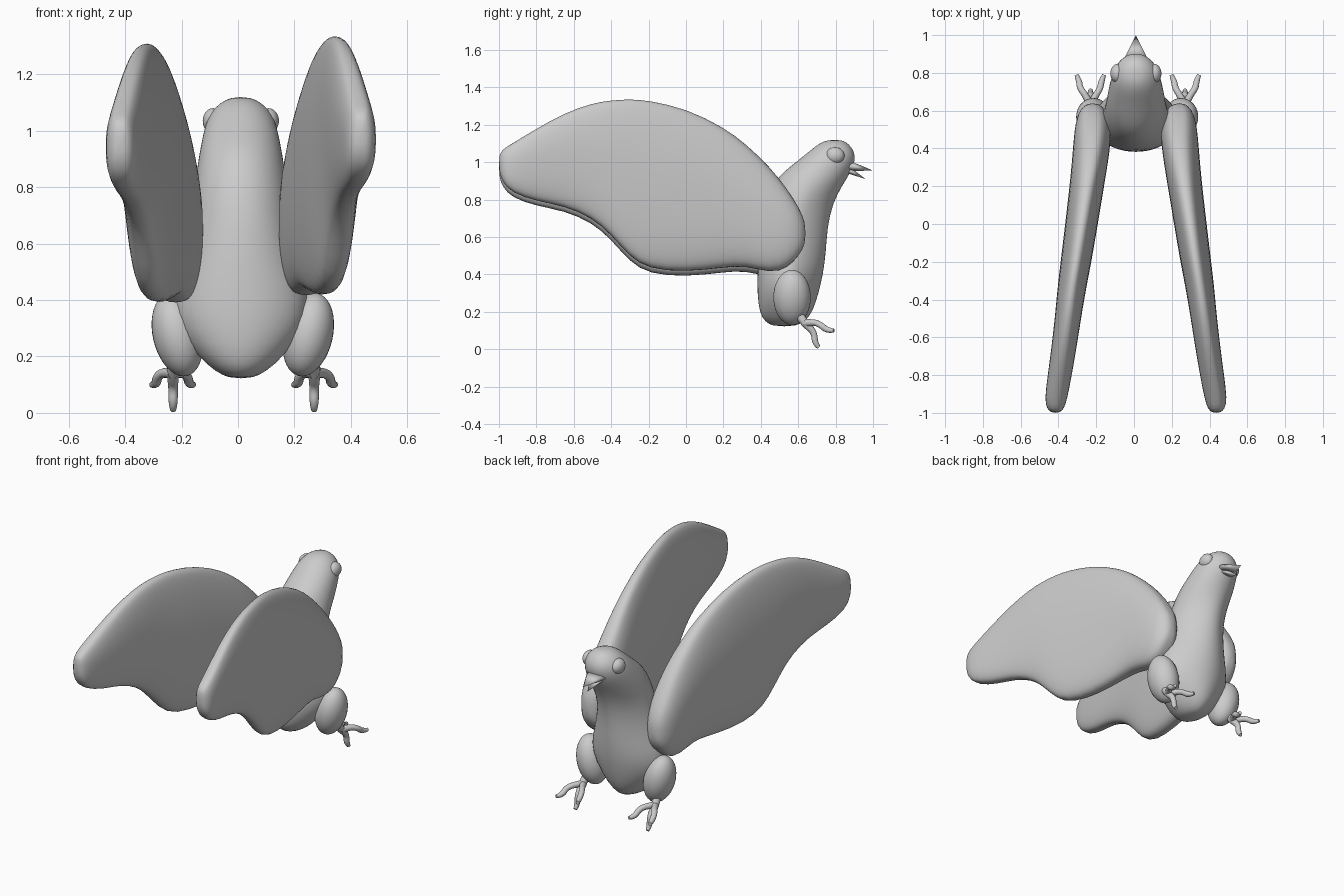
import bpy, bmesh
from math import cos, sin, tau
from mathutils import Vector, Matrix

if "Cube" in bpy.data.objects:
    bpy.data.objects.remove(bpy.data.objects["Cube"])

CX = 0.01  # mirror plane of the bird


def finish(bm, name):
    bmesh.ops.recalc_face_normals(bm, faces=bm.faces[:])
    for f in bm.faces:
        f.smooth = True
    me = bpy.data.meshes.new(name)
    bm.to_mesh(me)
    bm.free()
    ob = bpy.data.objects.new(name, me)
    bpy.context.collection.objects.link(ob)
    return ob


def loft(rings, name):
    """Skin a list of point rings and close both ends."""
    bm = bmesh.new()
    vs = [[bm.verts.new(p) for p in r] for r in rings]
    n = len(vs[0])
    for a, b in zip(vs, vs[1:]):
        for i in range(n):
            bm.faces.new((a[i], a[(i + 1) % n], b[(i + 1) % n], b[i]))
    bm.faces.new(vs[0])
    bm.faces.new(vs[-1])
    ob = finish(bm, name)
    m = ob.modifiers.new("smooth", 'SUBSURF')
    m.levels = m.render_levels = 1
    return ob


def spow(v, e):
    return (abs(v) ** e) * (1 if v >= 0 else -1)


def ellipsoid(name, loc, rad, tilt=0.0):
    bm = bmesh.new()
    bmesh.ops.create_uvsphere(bm, u_segments=32, v_segments=20, radius=1)
    mat = Matrix.Translation(loc) @ Matrix.Rotation(tilt, 4, 'Y') @ Matrix.Diagonal((*rad, 1))
    bmesh.ops.transform(bm, matrix=mat, verts=bm.verts[:])
    return finish(bm, name)


def tube(name, paths, s):
    """Rounded tapering tubes; every path point is (x, y, z, radius factor)."""
    cu = bpy.data.curves.new(name, 'CURVE')
    cu.dimensions = '3D'
    cu.bevel_depth = 0.021
    cu.bevel_resolution = 4
    cu.use_fill_caps = True
    for path in paths:
        sp = cu.splines.new('NURBS')
        sp.points.add(len(path) - 1)
        for p, (x, y, z, r) in zip(sp.points, path):
            p.co = (0.02 + s * x, y, z, 1)
            p.radius = r
        sp.order_u = 3
        sp.use_endpoint_u = True
    ob = bpy.data.objects.new(name, cu)
    bpy.context.collection.objects.link(ob)
    return ob


# Body and head: z, back y, front y, half width (narrower towards the chest)
sections = [(0.122, 0.47, 0.58, 0.04), (0.145, 0.42, 0.635, 0.09), (0.20, 0.39, 0.68, 0.155),
            (0.30, 0.38, 0.71, 0.23), (0.40, 0.38, 0.735, 0.25), (0.52, 0.385, 0.75, 0.21),
            (0.65, 0.395, 0.757, 0.18), (0.78, 0.42, 0.785, 0.168), (0.88, 0.46, 0.84, 0.155),
            (0.95, 0.52, 0.885, 0.142), (1.01, 0.60, 0.908, 0.13), (1.06, 0.66, 0.9, 0.112),
            (1.10, 0.71, 0.87, 0.075), (1.12, 0.76, 0.83, 0.03)]


def body_ring(z, a, b, w):
    slim = 0.25 if z < 0.8 else 0.0
    return [(CX + w * cos(t) * (1 - slim * max(0, sin(t))), (a + b) / 2 + (b - a) / 2 * sin(t), z)
            for t in (tau * i / 24 for i in range(24))]


loft([body_ring(*s) for s in sections], "body")

# Wing: y, top z, bottom z, centre x, half thickness
wing = [(-1.0, 1.04, 0.95, 0.425, 0.02), (-0.98, 1.07, 0.89, 0.426, 0.045),
        (-0.93, 1.10, 0.835, 0.424, 0.06), (-0.8, 1.18, 0.79, 0.403, 0.064),
        (-0.65, 1.265, 0.765, 0.38, 0.067), (-0.5, 1.318, 0.70, 0.36, 0.07),
        (-0.4, 1.333, 0.61, 0.347, 0.074), (-0.3, 1.34, 0.49, 0.333, 0.078),
        (-0.2, 1.333, 0.425, 0.317, 0.082), (0.0, 1.29, 0.41, 0.288, 0.087),
        (0.2, 1.19, 0.435, 0.26, 0.092), (0.32, 1.10, 0.445, 0.244, 0.096),
        (0.45, 0.975, 0.405, 0.23, 0.1), (0.54, 0.86, 0.43, 0.228, 0.092),
        (0.61, 0.75, 0.505, 0.228, 0.068), (0.64, 0.67, 0.57, 0.23, 0.025)]


def wing_ring(y, t, b, x, w, s):
    ring = []
    for i in range(28):
        c, v = spow(cos(tau * i / 28), 0.65), spow(sin(tau * i / 28), 0.85)
        big = min(1, (t - b) / 0.8)
        thick = w * (1 - 0.3 * big * max(0, v) ** 2)   # thinner leading edge
        # the wings are slightly rolled: the left one sits lower
        ring.append((CX + s * (x + thick * c), y,
                     (t + b) / 2 + (t - b) / 2 * v - (0.026 if s < 0 else 0)))
    return ring


for s, side in ((1, "right"), (-1, "left")):
    loft([wing_ring(*st, s) for st in wing], side + "_wing")
    # Leg, foot and eye
    ellipsoid(side + "_thigh", (0.017 + s * 0.232, 0.567, 0.277), (0.087, 0.1, 0.15), s * 0.23)
    tube(side + "_foot", [
        [(0.235, 0.59, 0.20, 1.4), (0.25, 0.62, 0.16, 1.1), (0.251, 0.65, 0.125, 1.0),
         (0.25, 0.685, 0.09, 0.8), (0.25, 0.69, 0.03, 0.8), (0.25, 0.71, 0.01, 0.5)],
        [(0.25, 0.63, 0.14, 1.0), (0.28, 0.685, 0.145, 0.8), (0.306, 0.72, 0.13, 0.8),
         (0.31, 0.755, 0.10, 0.8), (0.325, 0.79, 0.10, 0.5)],
        [(0.25, 0.63, 0.14, 1.0), (0.22, 0.685, 0.145, 0.8), (0.198, 0.72, 0.13, 0.8),
         (0.193, 0.755, 0.10, 0.8), (0.178, 0.79, 0.10, 0.5)]], s)
    ellipsoid(side + "_eye", (CX + s * 0.098, 0.797, 1.035), (0.037, 0.05, 0.045))


# Beak: two flattened cones
def beak(name, base, tip, w, h):
    bm = bmesh.new()
    d = Vector(tip) - Vector(base)
    bmesh.ops.create_cone(bm, cap_ends=True, segments=24, radius1=1, radius2=0,
                          depth=d.length, matrix=Matrix.Translation((0, 0, d.length / 2)))
    mat = (Matrix.Translation(base) @ d.to_track_quat('Z', 'Y').to_matrix().to_4x4()
           @ Matrix.Diagonal((w, h, 1, 1)))
    bmesh.ops.transform(bm, matrix=mat, verts=bm.verts[:])
    return finish(bm, name)


beak("upper_beak", (CX, 0.86, 0.982), (CX, 1.0, 0.955), 0.07, 0.03)
beak("lower_beak", (CX, 0.85, 0.967), (CX, 0.96, 0.91), 0.055, 0.022)
